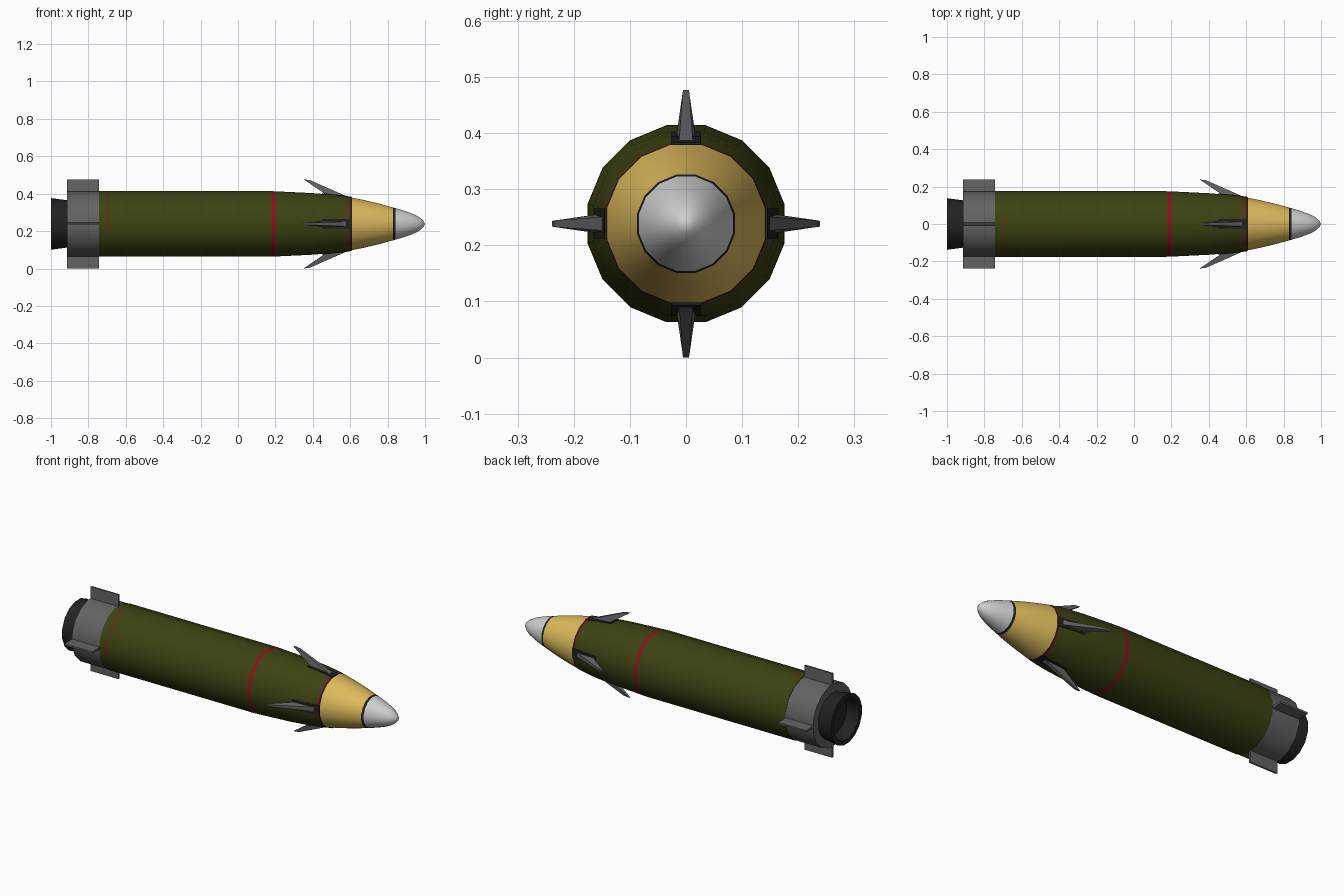
import bpy, bmesh, math
from mathutils import Matrix, Vector

if "Cube" in bpy.data.objects:
    bpy.data.objects.remove(bpy.data.objects["Cube"])

CZ = 0.2385          # height of the long axis
SIDES = 16
FLAT = math.cos(math.pi / SIDES)


def material(name, rgb):
    m = bpy.data.materials.new(name)
    m.diffuse_color = (*rgb, 1)
    m.use_nodes = True
    m.node_tree.nodes["Principled BSDF"].inputs["Base Color"].default_value = m.diffuse_color
    return m


GREEN = material("olive green", (0.045, 0.055, 0.006))
RED = material("dark red", (0.28, 0.005, 0.01))
TAN = material("sand yellow", (0.72, 0.49, 0.105))
SILVER = material("light silver", (0.62, 0.62, 0.62))
GREY = material("fin grey", (0.125, 0.125, 0.125))
DARK = material("near black", (0.016, 0.016, 0.016))


def finish(name, bm, mats, angle=30):
    bmesh.ops.recalc_face_normals(bm, faces=bm.faces)
    me = bpy.data.meshes.new(name)
    bm.to_mesh(me)
    bm.free()
    for m in mats:
        me.materials.append(m)
    me.shade_smooth()
    me.set_sharp_from_angle(angle=math.radians(angle))
    ob = bpy.data.objects.new(name, me)
    bpy.context.collection.objects.link(ob)
    return ob


def lathe(name, profile, mats, rule=None):
    """Revolve (x, radius to flat) points round the long axis; radius 0 closes to a point."""
    bm = bmesh.new()
    rings = []
    for x, r in profile:
        if r == 0:
            rings.append([bm.verts.new((x, 0, CZ))] * SIDES)
            continue
        ring = []
        for i in range(SIDES):
            a = (i + 0.5) * math.tau / SIDES
            ring.append(bm.verts.new((x, r / FLAT * math.cos(a), CZ + r / FLAT * math.sin(a))))
        rings.append(ring)
    for a, b in zip(rings, rings[1:]):
        for i in range(SIDES):
            j = (i + 1) % SIDES
            f = bm.faces.new(list(dict.fromkeys((a[i], a[j], b[j], b[i]))))
            if rule:
                f.material_index = rule(f.calc_center_median())
    return finish(name, bm, mats)


def four_blades(name, outline, mat):
    """Prism from (x, radius, half thickness) points, repeated at the four quarters."""
    bm = bmesh.new()
    n = len(outline)
    for q in range(4):
        rot = Matrix.Rotation(q * math.pi / 2, 3, 'X')
        sides = [[bm.verts.new(rot @ Vector((x, s * t, r)) + Vector((0, 0, CZ)))
                  for x, r, t in outline] for s in (1, -1)]
        bm.faces.new(sides[0])
        bm.faces.new(sides[1][::-1])
        for i in range(n):
            j = (i + 1) % n
            bm.faces.new((sides[0][i], sides[1][i], sides[1][j], sides[0][j]))
    return finish(name, bm, [mat], 10)


# main body with painted bands
def body_paint(c):
    if 0.18 < c.x < 0.20 or 0.593 < c.x < 0.60:
        return 1
    if -0.698 < c.x < -0.692 and (c.z - CZ) - c.y > 0.1:
        return 1
    return 2 if c.x > 0.60 else 0


lathe("body", [(-0.742, 0), (-0.742, 0.1755), (-0.698, 0.1755), (-0.692, 0.1755),
               (0.15, 0.1755), (0.18, 0.175), (0.20, 0.1742), (0.30, 0.1695),
               (0.40, 0.1645), (0.50, 0.1565), (0.56, 0.149), (0.593, 0.1435),
               (0.60, 0.1425), (0.61, 0.1405)], [GREEN, RED, DARK], body_paint)

# nose section, dark joint ring and rounded tip
lathe("nose_cone", [(0.61, 0.1405), (0.68, 0.126), (0.76, 0.107), (0.83, 0.0875)], [TAN])
lathe("nose_joint", [(0.83, 0.0875), (0.843, 0.084)], [DARK])
lathe("nose_tip", [(0.843, 0.084), (0.88, 0.073), (0.92, 0.0595), (0.95, 0.047),
                   (0.975, 0.032), (0.992, 0.016), (1.0, 0)], [SILVER])

# tail collar and hollow nozzle
lathe("tail_collar", [(-0.742, 0.173), (-0.915, 0.173), (-0.915, 0)], [GREY])
lathe("nozzle", [(-0.91, 0.126), (-1.0, 0.138), (-1.0, 0.113), (-0.93, 0.10), (-0.93, 0)], [DARK])

# straight tail fins, swept front fins and their slots
four_blades("tail_fins", [(-0.742, 0.165, 0.007), (-0.742, 0.2375, 0.005),
                          (-0.915, 0.2375, 0.005), (-0.915, 0.165, 0.007)], GREY)
four_blades("front_fins", [(0.603, 0.138, 0.013), (0.48, 0.15, 0.018),
                           (0.35, 0.2385, 0.005), (0.385, 0.234, 0.006)], GREY)
four_blades("fin_slots", [(0.45, 0.15, 0.027), (0.45, 0.164, 0.027), (0.54, 0.155, 0.027),
                          (0.608, 0.145, 0.027), (0.608, 0.13, 0.027)], DARK)
